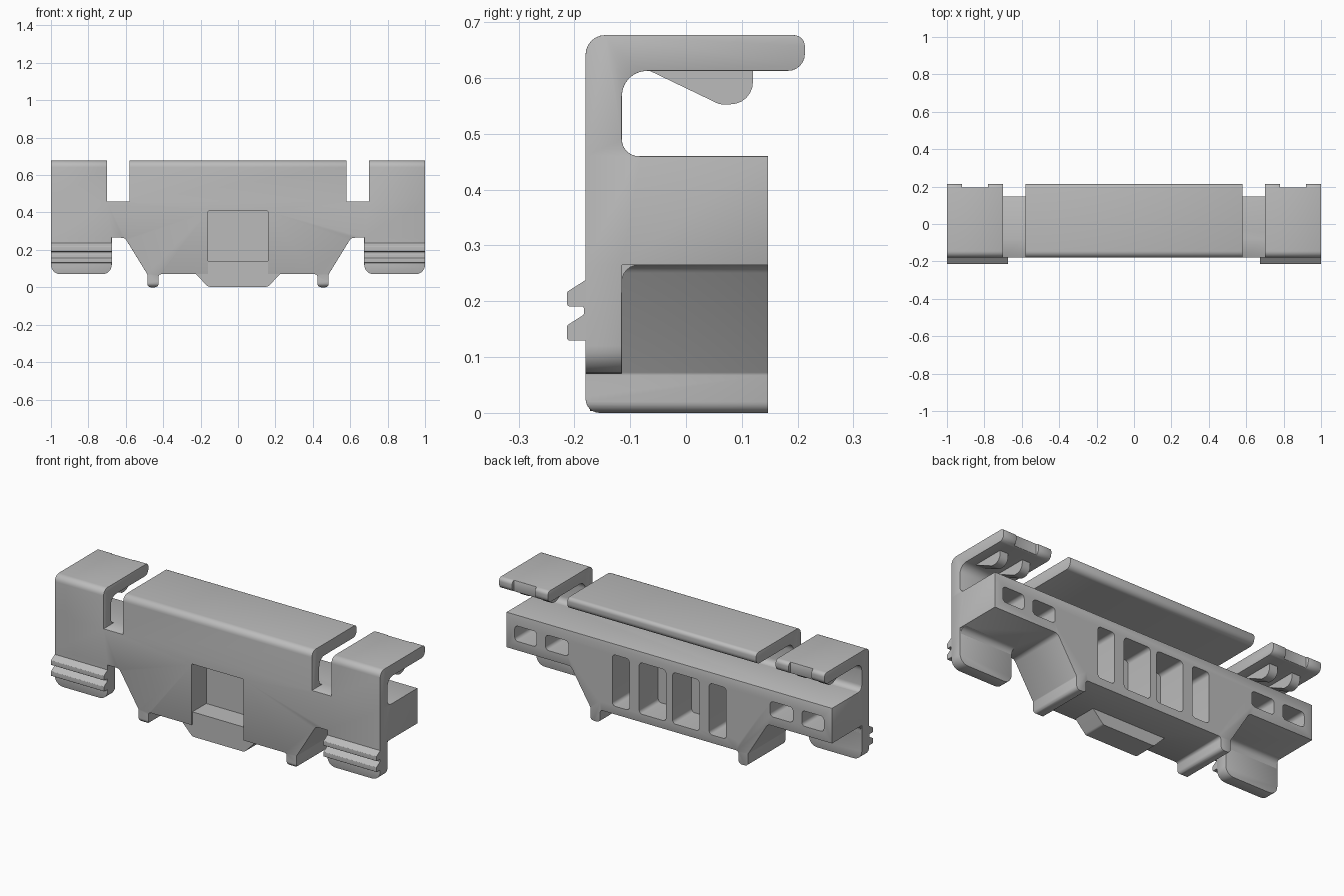
import bpy, bmesh, math
from mathutils import Vector

cube = bpy.data.objects.get("Cube")
if cube:
    bpy.data.objects.remove(cube, do_unlink=True)

grey = bpy.data.materials.new("plain grey")
grey.use_nodes = True
grey.diffuse_color = (0.5, 0.5, 0.5, 1)
grey.node_tree.nodes["Principled BSDF"].inputs["Base Color"].default_value = (0.5, 0.5, 0.5, 1)


def rounded(points, steps=6):
    """Outline with each (a, b, radius) corner replaced by an arc."""
    out = []
    for i, p in enumerate(points):
        c = Vector(p[:2])
        r = p[2] if len(p) > 2 else 0
        if not r:
            out.append(c)
            continue
        u = (Vector(points[i - 1][:2]) - c).normalized()
        v = (Vector(points[(i + 1) % len(points)][:2]) - c).normalized()
        half = u.angle(v) / 2
        centre = c + (u + v).normalized() * r / math.sin(half)
        a = c + u * r / math.tan(half) - centre
        b = c + v * r / math.tan(half) - centre
        sweep = a.angle(b)
        for k in range(steps + 1):
            t = k / steps
            out.append(centre + (a * math.sin((1 - t) * sweep) + b * math.sin(t * sweep)) / math.sin(sweep))
    return out


def prism(name, points, axis, lo, hi):
    """Extrude a (y, z) outline along x, or an (x, z) outline along y."""
    bm = bmesh.new()
    outline = rounded(points)
    place = (lambda p, d: (d, p.x, p.y)) if axis == "x" else (lambda p, d: (p.x, d, p.y))
    ends = [[bm.verts.new(place(p, d)) for p in outline] for d in (lo, hi)]
    bm.faces.new(ends[0])
    bm.faces.new(ends[1][::-1])
    n = len(outline)
    for i in range(n):
        j = (i + 1) % n
        bm.faces.new((ends[0][i], ends[1][i], ends[1][j], ends[0][j]))
    bmesh.ops.recalc_face_normals(bm, faces=bm.faces)
    mesh = bpy.data.meshes.new(name)
    bm.to_mesh(mesh)
    bm.free()
    mesh.materials.append(grey)
    ob = bpy.data.objects.new(name, mesh)
    bpy.context.collection.objects.link(ob)
    return ob


def rect(a0, a1, b0, b1, r=0):
    return [(a0, b0, r), (a1, b0, r), (a1, b1, r), (a0, b1, r)]


def flip(points, s):
    return [(p[0] * s, *p[1:]) for p in points]


def apply(ob, mod):
    bpy.context.view_layer.objects.active = ob
    bpy.ops.object.modifier_apply(modifier=mod.name)


def combine(ob, other, operation):
    mod = ob.modifiers.new("combine", "BOOLEAN")
    mod.operation, mod.solver, mod.object = operation, "EXACT", other
    apply(ob, mod)
    bpy.data.objects.remove(other, do_unlink=True)


def soften(ob, width):
    mod = ob.modifiers.new("soft edges", "BEVEL")
    mod.width, mod.segments, mod.limit_method = width, 2, "ANGLE"
    mod.angle_limit = math.radians(50)
    apply(ob, mod)


FRONT, WALL, BACK = -0.18, -0.115, 0.147
SIDES = (1, -1)

# Main body: bar with a tapered centre and two feet
half = [(1, 0.46), (1, 0.265), (0.605, 0.265, 0.03), (0.485, 0.07, 0.01),
        (0.485, 0, 0.02), (0.425, 0, 0.02), (0.425, 0.07, 0.015)]
body = prism("body", half + flip(half[::-1], -1), "y", FRONT, BACK)

# Round the front lower corner of the feet
for s in SIDES:
    corner = prism("corner_cutter", [(FRONT - 0.01, -0.01), (FRONT + 0.03, -0.01), (FRONT + 0.03, 0),
                                     (FRONT, 0, 0.025), (FRONT, 0.03), (FRONT - 0.01, 0.03)],
                   "x", *sorted((0.4 * s, 0.5 * s)))
    combine(body, corner, "DIFFERENCE")

# Hooked upper walls: one wide, two short
hook = [(FRONT, 0.46), (FRONT, 0.677, 0.035), (0.213, 0.677, 0.02), (0.213, 0.613, 0.03),
        (WALL, 0.613, 0.045), (WALL, 0.46, 0.03), (-0.08, 0.46)]
combine(body, prism("wide_hook", hook, "x", -0.58, 0.58), "UNION")
for s in SIDES:
    clip = prism("clip_hook", hook, "x", *sorted((0.7 * s, s)))
    notch = prism("notch_cutter", flip(rect(0.78, 0.92, 0.6, 0.7), s), "y", 0.195, 0.25)
    combine(clip, notch, "DIFFERENCE")
    combine(body, clip, "UNION")
    # Lower legs with rounded bottom corners and a fillet behind
    leg = [(0.675, 0.265), (0.675, 0.07, 0.05), (1, 0.07, 0.05), (1, 0.265)]
    combine(body, prism("leg", flip(leg, s), "y", FRONT, WALL), "UNION")
soften(body, 0.008)

# Back pockets
pockets = [(rect(0.815, 0.95, 0.315, 0.4, 0.02), WALL),
           (rect(0.62, 0.76, 0.315, 0.4, 0.02), WALL),
           ([(0.575, 0.4, 0.02), (0.41, 0.4, 0.02), (0.41, 0.115, 0.015), (0.43, 0.115, 0.01),
             (0.575, 0.33, 0.02)], WALL),
           (rect(0.245, 0.35, 0.115, 0.4, 0.02), WALL),
           (rect(0.02, 0.185, 0.115, 0.4, 0.02), -0.02)]
for s in SIDES:
    for outline, depth in pockets:
        combine(body, prism("pocket_cutter", flip(outline, s), "y", depth, 0.2), "DIFFERENCE")

# Front recess
combine(body, prism("recess_cutter", rect(-0.16, 0.16, 0.03, 0.41, 0.008), "y", -0.25, -0.05), "DIFFERENCE")
parts = [body]

# Latch block in the foot of the recess
latch = [(0.16, 0.14), (0.16, 0.07), (0.225, 0.07), (0.16, 0.003, 0.02)]
parts.append(prism("latch_block", latch + flip(latch[::-1], -1), "y", -0.172, -0.04))

ridge = [(-0.175, 0.243), (FRONT, 0.238), (-0.213, 0.217, 0.004), (-0.213, 0.191, 0.004),
         (-0.183, 0.191, 0.004), (-0.183, 0.176, 0.004), (-0.213, 0.157, 0.004),
         (-0.213, 0.13, 0.004), (-0.175, 0.13)]
fillet = [(-0.12, 0.22), (WALL, 0.22), (WALL, 0.265, 0.03), (-0.08, 0.265), (-0.08, 0.27), (-0.12, 0.27)]
tooth = [(-0.065, 0.62), (-0.065, 0.613), (0.06, 0.553, 0.02), (0.12, 0.553, 0.04), (0.12, 0.62)]
for s, side in zip(SIDES, ("left", "right")):
    # Finger grips, leg fillets and catch teeth
    parts.append(prism(side + "_grip_ridges", ridge, "x", *sorted((0.675 * s, s))))
    parts.append(prism(side + "_leg_fillet", fillet, "x", *sorted((0.675 * s, 0.995 * s))))
    for i, x in enumerate((0.78, 0.92)):
        t = prism(f"{side}_catch_tooth_{i + 1}", tooth, "x", x * s - 0.025, x * s + 0.025)
        parts.append(t)

bpy.ops.object.select_all(action="DESELECT")
for ob in parts:
    ob.select_set(True)
bpy.context.view_layer.objects.active = body
bpy.ops.object.shade_smooth_by_angle(angle=math.radians(35))
